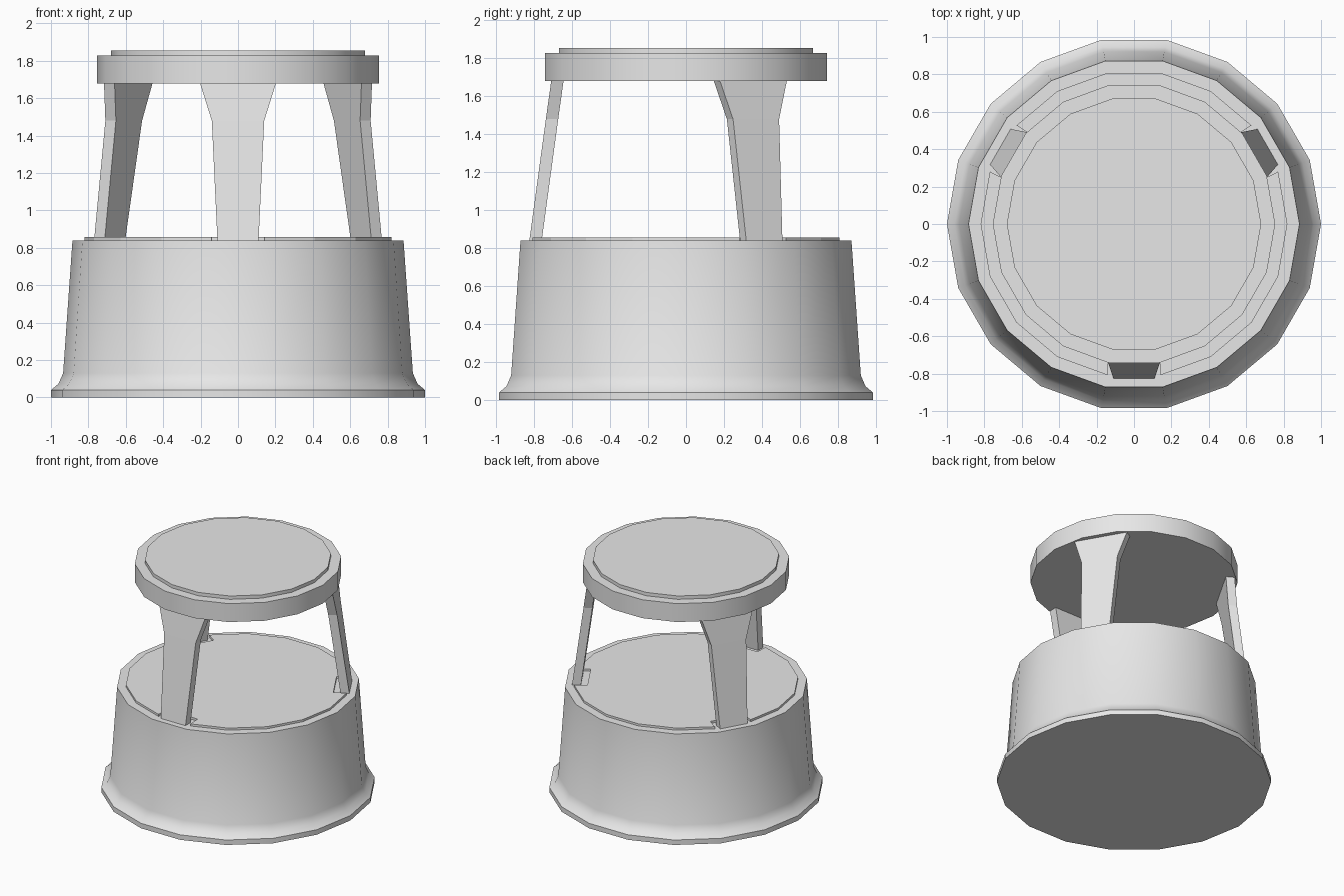
import bpy
import bmesh
from math import cos, pi, radians, sin
from mathutils import Matrix, Vector

SIDES = 18
LEG_ANGLES = (0, 120, 240)

default = bpy.data.objects.get("Cube")
if default:
    bpy.data.objects.remove(default, do_unlink=True)

grey = bpy.data.materials.new("light grey")
grey.use_nodes = True
grey.diffuse_color = (0.8, 0.8, 0.8, 1)
grey.node_tree.nodes["Principled BSDF"].inputs["Base Color"].default_value = (0.8, 0.8, 0.8, 1)


def finish(name, bm, smooth):
    bmesh.ops.recalc_face_normals(bm, faces=bm.faces)
    mesh = bpy.data.meshes.new(name)
    bm.to_mesh(mesh)
    bm.free()
    mesh.materials.append(grey)
    obj = bpy.data.objects.new(name, mesh)
    bpy.context.collection.objects.link(obj)
    if smooth:
        bpy.ops.object.select_all(action="DESELECT")
        obj.select_set(True)
        bpy.context.view_layer.objects.active = obj
        bpy.ops.object.shade_smooth_by_angle(angle=radians(30))
    return obj


def loft(name, rings, smooth=True):
    """Skin a stack of equally sized point rings and cap both ends."""
    bm = bmesh.new()
    loops = [[bm.verts.new(p) for p in ring] for ring in rings]
    for low, high in zip(loops, loops[1:]):
        for i in range(len(low)):
            j = (i + 1) % len(low)
            bm.faces.new((low[i], low[j], high[j], high[i]))
    bm.faces.new(loops[0][::-1])
    bm.faces.new(loops[-1])
    return finish(name, bm, smooth)


def circle(radius, z):
    return [(radius * cos(2 * pi * i / SIDES), radius * sin(2 * pi * i / SIDES), z)
            for i in range(SIDES)]


def lathe(name, profile):
    return loft(name, [circle(r, z) for r, z in profile])


# Flared base drum
lathe("base_drum", [(1, 0), (1, 0.04), (0.96, 0.073), (0.935, 0.13), (0.885, 0.84)])

# Round seat with a raised pad
lathe("seat", [(0.755, 1.68), (0.755, 1.828)])
lathe("seat_pad", [(0.68, 1.828), (0.68, 1.855)])

# Step pad, notched on the three sides where legs stand
outline = []
for i, (x, y, _) in enumerate(circle(0.82, 0)):
    outline.append((x, y))
    middle = 360 * (i + 0.5) / SIDES
    if round(middle) in [(a + 270) % 360 for a in LEG_ANGLES]:
        turn = Matrix.Rotation(radians(middle), 3, "Z")
        for side in (-0.138, 0.138):
            outline.append((turn @ Vector((0.71, side, 0)))[:2])
loft("step_pad", [[(x, y, z) for x, y in outline] for z in (0.84, 0.857)], smooth=False)

# Leaning legs that widen under the seat: height, half width, outer y
LEG_SECTIONS = [(0.84, 0.11, -0.825), (1.48, 0.14, -0.738), (1.68, 0.203, -0.71)]
THICKNESS = 0.065
for name, angle in zip(("front_leg", "back_left_leg", "back_right_leg"), LEG_ANGLES):
    rings = [[(-w, y, z), (w, y, z), (w, y + THICKNESS, z), (-w, y + THICKNESS, z)]
             for z, w, y in LEG_SECTIONS]
    leg = loft(name, rings, smooth=False)
    leg.data.transform(Matrix.Rotation(radians(angle), 4, "Z"))
